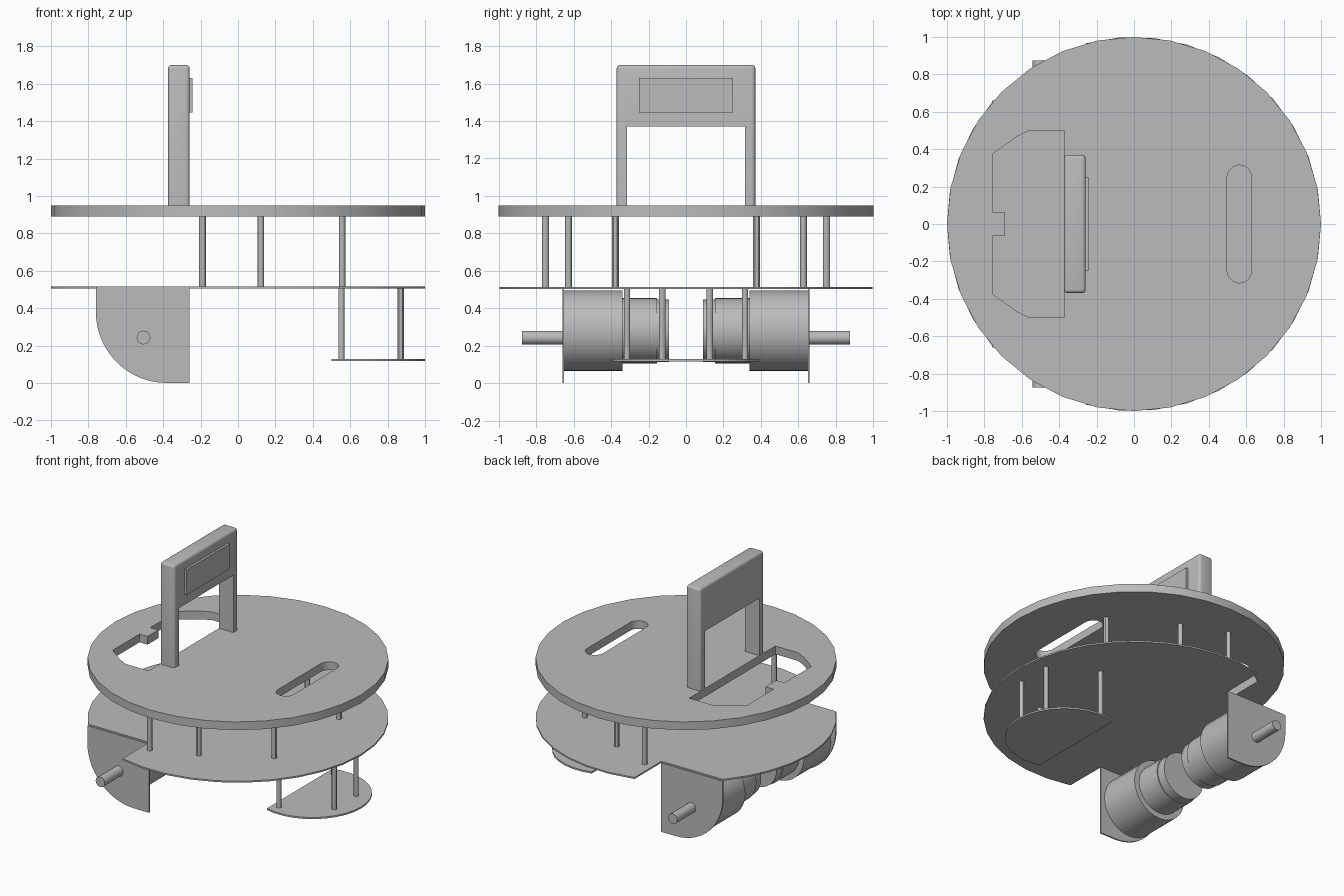
import bpy, bmesh
from math import sin, cos, radians
from mathutils import Vector

cube = bpy.data.objects.get("Cube")
if cube:
    bpy.data.objects.remove(cube, do_unlink=True)

grey = bpy.data.materials.new("plain_grey")
grey.use_nodes = True
tone = (0.5, 0.5, 0.5, 1)
grey.diffuse_color = tone
grey.node_tree.nodes["Principled BSDF"].inputs["Base Color"].default_value = tone

# Maps outline coordinates (u, v) and depth w into space for each axis
AXES = {
    "x": lambda u, v, w: Vector((w, u, v)),
    "y": lambda u, v, w: Vector((u, w, v)),
    "z": lambda u, v, w: Vector((u, v, w)),
}


def arc(cu, cv, r, start, end, steps):
    """Points along an arc, both ends included."""
    angles = [radians(start + (end - start) * i / steps) for i in range(steps + 1)]
    return [(cu + r * cos(a), cv + r * sin(a)) for a in angles]


def circle(cu, cv, r, sides):
    return arc(cu, cv, r, 0, 360, sides)[:-1]


def prism(name, axis, outline, lo, hi, holes=(), smooth=True):
    """Solid with a flat outline, optional holes, between two depths."""
    place = AXES[axis]
    bm = bmesh.new()
    edges = []
    for loop in (outline, *holes):
        verts = [bm.verts.new(place(u, v, (lo + hi) / 2)) for u, v in loop]
        if not holes:
            bm.faces.new(verts)
        else:
            edges += [bm.edges.new((verts[i - 1], verts[i])) for i in range(len(verts))]
    if holes:
        bmesh.ops.triangle_fill(bm, edges=edges, use_beauty=True)
    bmesh.ops.recalc_face_normals(bm, faces=bm.faces)
    mesh = bpy.data.meshes.new(name)
    bm.to_mesh(mesh)
    bm.free()
    mesh.materials.append(grey)
    obj = bpy.data.objects.new(name, mesh)
    bpy.context.collection.objects.link(obj)
    bpy.ops.object.select_all(action="DESELECT")
    obj.select_set(True)
    bpy.context.view_layer.objects.active = obj
    solid = obj.modifiers.new("thickness", "SOLIDIFY")
    solid.thickness = hi - lo
    solid.offset = 0
    bpy.ops.object.modifier_apply(modifier=solid.name)
    bm = bmesh.new()
    bm.from_mesh(mesh := obj.data)
    bmesh.ops.recalc_face_normals(bm, faces=bm.faces)
    bm.to_mesh(mesh)
    bm.free()
    if smooth:
        bpy.ops.object.shade_smooth_by_angle(angle=radians(30))
    return obj


def rect(u0, u1, v0, v1):
    return [(u0, v0), (u1, v0), (u1, v1), (u0, v1)]


# Top deck with a slot and a notched opening
slot = arc(0.563, 0.25, 0.065, 0, 180, 10) + arc(0.563, -0.25, 0.065, 180, 360, 10)
half = [(-0.375, 0.5), (-0.56, 0.5), (-0.63, 0.465), (-0.755, 0.375),
        (-0.755, 0.062), (-0.69, 0.062)]
opening = half + [(u, -v) for u, v in reversed(half)]
prism("top_deck", "z", circle(0, 0, 1, 32), 0.89, 0.95, holes=(slot, opening))

# Lower deck, cut away outside the motor brackets
lower = (arc(0, 0, 1, -105, 105, 20) + [(-0.26, 0.655)]
         + arc(0, 0, 1, 139.2, 220.8, 8) + [(-0.26, -0.655)])
prism("lower_deck", "z", lower, 0.504, 0.515)

# Small front shelf
prism("front_shelf", "z", arc(0.606, 0, 0.394, -105.6, 105.6, 20), 0.117, 0.129)

# Handle with rounded outer edges, and its raised panel
frame = [(-0.37, 0.95), (-0.315, 0.95), (-0.315, 1.37), (0.315, 1.37),
         (0.315, 0.95), (0.37, 0.95), (0.37, 1.7), (-0.37, 1.7)]
handle = prism("handle", "x", frame, -0.374, -0.258, smooth=False)
bm = bmesh.new()
bm.from_mesh(handle.data)
outer = []
for e in bm.edges:
    mid = (e.verts[0].co + e.verts[1].co) / 2
    if mid.z > 0.96 and (abs(mid.y) > 0.36 or mid.z > 1.6):
        outer.append(e)
bmesh.ops.bevel(bm, geom=outer, offset=0.02, offset_type="OFFSET",
                segments=4, profile=0.5, affect="EDGES")
bm.to_mesh(handle.data)
bm.free()
bpy.ops.object.shade_smooth_by_angle(angle=radians(30))
prism("handle_panel", "x", rect(-0.25, 0.25, 1.445, 1.63), -0.26, -0.242)

# Parts repeated on both sides
bracket = ([(-0.26, 0.505), (-0.76, 0.505)]
           + arc(-0.38, 0.385, 0.38, 180, 270, 14) + [(-0.26, 0.005)])
bracket = [(u, max(0, v - 0.005) if v < 0.5 else v) for u, v in bracket]
for side, s in (("right", -1), ("left", 1)):

    def along(name, outline, near, far):
        prism(f"{name}_{side}", "y", outline, *sorted((s * near, s * far)))

    # Drive units
    along("motor_bracket", bracket, 0.65, 0.66)
    along("gearbox", circle(-0.505, 0.28, 0.215, 32), 0.34, 0.65)
    along("motor_body", circle(-0.505, 0.28, 0.175, 32), 0.155, 0.34)
    along("motor_cap", circle(-0.505, 0.28, 0.168, 32), 0.09, 0.155)
    along("drive_shaft", circle(-0.505, 0.243, 0.037, 16), 0.66, 0.875)

    # Spacer posts between the decks
    for i, (x, y) in enumerate(((-0.19, 0.75), (0.122, 0.627), (0.557, 0.377))):
        prism(f"deck_post_{side}_{i + 1}", "z", circle(x, s * y, 0.018, 12), 0.515, 0.89)

    # Posts carrying the shelf
    for i, (x, y) in enumerate(((0.553, 0.315), (0.87, 0.127))):
        prism(f"shelf_post_{side}_{i + 1}", "z", circle(x, s * y, 0.017, 12), 0.129, 0.504)
